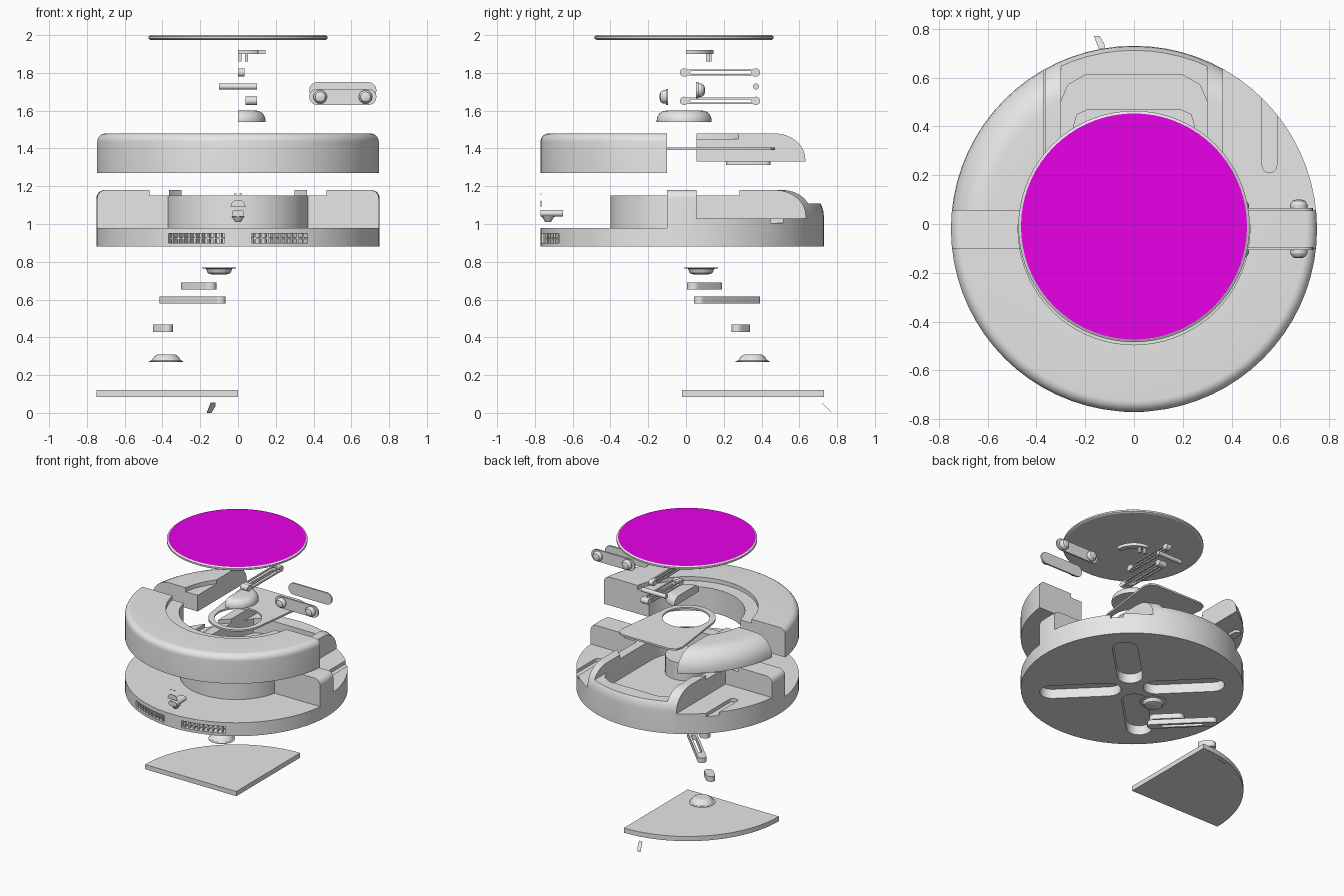
import bpy, bmesh
from math import sin, cos, pi, radians, atan2, hypot
from mathutils import Matrix, Vector

if "Cube" in bpy.data.objects:
    bpy.data.objects.remove(bpy.data.objects["Cube"])


def material(name, colour):
    m = bpy.data.materials.new(name)
    m.use_nodes = True
    m.diffuse_color = colour
    m.node_tree.nodes["Principled BSDF"].inputs["Base Color"].default_value = colour
    return m


GREY = material("light grey", (0.8, 0.8, 0.8, 1))
MAGENTA = material("magenta", (1, 0, 1, 1))
R, CY = 0.75, -0.02            # body radius and centre
YZ = Matrix(((0, 0, 1, 0), (1, 0, 0, 0), (0, 1, 0, 0), (0, 0, 0, 1)))   # extrude along x
XZ = Matrix(((1, 0, 0, 0), (0, 0, -1, 0), (0, 1, 0, 0), (0, 0, 0, 1)))  # extrude along -y


def finish(name, bm):
    bmesh.ops.remove_doubles(bm, verts=bm.verts, dist=1e-5)
    bmesh.ops.recalc_face_normals(bm, faces=bm.faces)
    mesh = bpy.data.meshes.new(name)
    bm.to_mesh(mesh)
    bm.free()
    mesh.materials.append(GREY)
    ob = bpy.data.objects.new(name, mesh)
    bpy.context.collection.objects.link(ob)
    return ob


def lathe(name, pts, centre=(0, CY), start=0, end=360, segs=72):
    """Turn an (r, z) profile; part turns and hollow profiles are closed loops."""
    bm = bmesh.new()
    full = end - start == 360
    rings = []
    for i in range(segs if full else segs + 1):
        a = radians(start + (end - start) * i / segs)
        rings.append([bm.verts.new((centre[0] + r * cos(a), centre[1] + r * sin(a), z)) for r, z in pts])
    n = len(pts)
    for i in range(segs):
        a, b = rings[i], rings[(i + 1) % len(rings)]
        for j in range(n):
            k = (j + 1) % n
            if pts[j][0] or pts[k][0]:
                bm.faces.new((a[j], b[j], b[k], a[k]))
    if not full:
        bm.faces.new(rings[0])
        bm.faces.new(rings[-1])
    return finish(name, bm)


def prism(name, outline, z0, z1, matrix=Matrix()):
    bm = bmesh.new()
    low, high = ([bm.verts.new(matrix @ Vector((x, y, z))) for x, y in outline] for z in (z0, z1))
    bm.faces.new(low)
    bm.faces.new(high)
    for i in range(len(outline)):
        j = (i + 1) % len(outline)
        bm.faces.new((low[i], low[j], high[j], high[i]))
    return finish(name, bm)


def box(name, x0, x1, y0, y1, z0, z1):
    return prism(name, [(x0, y0), (x1, y0), (x1, y1), (x0, y1)], z0, z1)


def capsule(p, q, w, n=10):
    a = atan2(q[1] - p[1], q[0] - p[0])
    return [(c[0] + w * cos(a + s + pi * i / n), c[1] + w * sin(a + s + pi * i / n))
            for c, s in ((q, -pi / 2), (p, pi / 2)) for i in range(n + 1)]


def disc(name, x, y, r, z0, z1, segs=72):
    return lathe(name, [(0, z0), (r, z0), (r, z1), (0, z1)], (x, y), segs=segs)


def boolean(ob, cutter, op="DIFFERENCE"):
    mod = ob.modifiers.new("cut", "BOOLEAN")
    mod.operation, mod.object, mod.solver = op, cutter, "EXACT"
    bpy.context.view_layer.objects.active = ob
    bpy.ops.object.modifier_apply(modifier=mod.name)
    bpy.data.objects.remove(cutter)
    return ob


def arc(r, z, f, n=8):
    return [(r - f + f * cos(pi / 2 * i / n), z - f + f * sin(pi / 2 * i / n)) for i in range(n + 1)]


def round_body(name, z0, z1, f):
    return lathe(name, [(0, z0), (R, z0)] + arc(R, z1, f) + [(0, z1)])


# Display disc with a coloured face
display = lathe("display_disc", [(0, 1.975), (.464, 1.975), (.474, 1.981), (.474, 1.993),
                                 (.463, 2), (0, 2)], (0, -.01))
display.data.materials.append(MAGENTA)
for p in display.data.polygons:
    p.material_index = int(p.center.z > 1.999)

# Front half-ring cover
ring = round_body("front_ring_cover", 1.27, 1.48, .045)
boolean(ring, box("cut", -1, 1, -.1, 1, 1, 2))
boolean(ring, disc("cut", 0, CY, .385, 1.2, 1.6))
boolean(ring, disc("cut", 0, CY, .475, 1.45, 1.6))

# Rear wing cover with its sliding tab
wing = round_body("rear_wing_cover", 1.33, 1.48, .14)
boolean(wing, box("cut", -1, -.37, .055, 1, 1, 2), "INTERSECT")
boolean(wing, disc("cut", 0, CY, .475, 1.45, 1.6))
prism("wing_tab", capsule((-.55, .24), (-.55, .42), .028), 1.312, 1.332)

# Base housing: crossbars, rear hump, hub wall
base = round_body("base_housing", .88, 1.18, .045)
boolean(base, lathe("cut", arc(R, 1.18, .14) + [(.61, 1.25), (.9, 1.25), (.9, 1.04)],
                    start=10, end=170, segs=32))
front = box("cut", -1, 1, -1, -.1, .98, 1.4)
boolean(base, boolean(front, disc("hub", 0, CY, .38, .9, 1.5)))
for s in (-1, 1):
    x0, x1 = sorted((s * .365, s))
    boolean(base, box("cut", x0, x1, .055, 1, 1.03, 1.4))
    boolean(base, prism("cut", capsule((s * .555, .24), (s * .555, .7), .03), 1.005, 1.1))
boolean(base, disc("cut", 0, CY, .475, 1.15, 1.3))
boolean(base, box("cut", -.3, .3, .3, 1, 1.108, 1.3))
boolean(base, disc("cut", 0, CY, .3, 1, 1.4))
well = [(-.3, 0), (.3, 0), (.3, .5), (.27, .57), (.2, .61), (-.2, .61), (-.27, .57), (-.3, .5)]
boolean(base, prism("cut", well, 1, 1.4))
disc("centre_post", 0, 0, .14, .99, 1.13, 32)

# Cross of slots underneath
for i in range(4):
    a = pi / 4 + i * pi / 2
    d = Vector((cos(a), sin(a)))
    c = Vector((0, CY))
    boolean(base, prism("cut", capsule(c + d * .16, c + d * .54, .085), .8, .95))

# Front vents with fins
for s in (-1, 1):
    mid = 270 + s * 17.5
    boolean(base, lathe("cut", [(.69, .9), (.8, .9), (.8, .95), (.69, .95)],
                        start=mid - 12, end=mid + 12, segs=12))
    for i in range(9):
        a = mid - 10.5 + i * 2.6
        lathe("vent_fin", [(.68, .9), (.74, .9), (.74, .95), (.68, .95)],
              start=a - .35, end=a + .35, segs=1)
    lathe("vent_bar", [(.68, .921), (.735, .921), (.735, .929), (.68, .929)],
          start=mid - 12, end=mid + 12, segs=8)

# Front sensor: plug, icon plate and indicator dots
prism("sensor_plug", capsule((-.015, 1.057), (.015, 1.057), .018), .65, .77, XZ)
lathe("sensor_stem", [(0, 1.01), (.015, 1.01), (.035, 1.042), (0, 1.042)], (0, -.73), segs=20)
prism("sensor_icon", [(-.04, 1.09), (.04, 1.09), (.035, 1.11), (.02, 1.124),
                      (-.02, 1.124), (-.035, 1.11)], .766, .77, XZ)
for x in (-.015, .015):
    box("indicator_dot", x - .006, x + .006, -.77, -.766, 1.156, 1.162)

# Thin keyhole plate
outline = [(.2 * cos(pi + pi * i / 20), .2 * sin(pi + pi * i / 20)) for i in range(21)]
outline += [(.25, .4), (.235, .45), (.19, .47), (-.19, .47), (-.235, .45), (-.25, .4)]
plate = prism("keyhole_plate", outline, 1.393, 1.406)
boolean(plate, disc("cut", 0, 0, .16, 1.3, 1.5, 40))

# Half-dome cap
lathe("half_dome_cap", [(0, 1.54), (.145, 1.54)] + arc(.145, 1.6, .05) + [(0, 1.6)],
      (0, -.01), -90, 90, 24)

# Pairs of long links with pin ends, and the cross pin
for name, z, x0, x1 in (("upper_link", 1.802, 0, .035), ("lower_link", 1.652, .04, .1)):
    link = prism(name, capsule((0, z), (.37, z), .017), x0, x1, YZ)
    boolean(link, prism("cut", capsule((.03, z), (.34, z), .008), x0 - .1, x1 + .1, YZ))
    boolean(link, box("cut", x0 + .012, x1 - .012, .03, .34, z - .1, z + .1))
    for y in (-.01, .37):
        prism("link_pin", capsule((y, z), (y, z), .022), x0, x1, YZ)
prism("cross_pin", capsule((.37, 1.728), (.37, 1.728), .016), -.1, .1, YZ)

# Arc bracket with two legs
lathe("arc_bracket", [(.105, 1.9), (.145, 1.9), (.145, 1.922), (.105, 1.922)],
      (0, 0), 0, 90, 16)
for x, y in ((.01, .125), (.045, .115)):
    box("bracket_leg", x - .008, x + .008, y - .01, y + .01, 1.86, 1.905)

# Side plates, each with two knobs facing outward
for y, z, s in ((-.1, 1.673, 1), (.06, 1.708, -1)):
    prism("side_plate", capsule((.42, z), (.69, z), .043), -y - .006, -y + .006, XZ)
    for x in (.435, .675):
        prism("knob_stem", capsule((x, z), (x, z), .02), *sorted((-y, -y + s * .03)), XZ)
        knob = lathe("side_knob", [(0, 0), (.036, 0), (.036, .02), (.026, .035), (.012, .04), (0, .04)],
                     (0, 0), segs=20)
        knob.data.transform(Matrix.Translation((x, y, z)) @ Matrix.Rotation(s * pi / 2, 4, "X"))

# Fold-out leg mechanism hanging under the base
lathe("hinge_bowl", [(0, .733), (.04, .733), (.06, .74), (.07, .763), (.09, .766), (.09, .77), (0, .77)],
      (-.1, .08), segs=32)
prism("hinge_pill", capsule((-.15, .04), (-.265, .155), .036), .652, .69)
rod = prism("leg_link", capsule((-.095, .072), (-.385, .362), .03), .578, .615)
boolean(rod, prism("cut", capsule((-.15, .127), (-.33, .307), .014), .5, .7))
prism("leg_joint", capsule((-.375, .27), (-.42, .31), .03), .428, .468)
lathe("foot_dome", [(0, .27), (.09, .27), (.09, .274), (.078, .278), (.062, .3), (.045, .31), (0, .31)],
      (-.38, .353), segs=32)

# Quarter-disc foot plate and a small clip
lathe("foot_plate", [(0, .085), (R, .085), (R, .12), (0, .12)], start=90, end=180, segs=18)
clip = prism("small_clip", [(-.165, .77), (-.14, .77), (-.12, .735), (-.12, .72), (-.145, .72)], 0, .004)
for v in clip.data.vertices:
    v.co.z += .77 - v.co.y

# Smooth shading with crisp edges
for ob in bpy.context.scene.objects:
    if ob.type == "MESH":
        bpy.ops.object.select_all(action="DESELECT")
        ob.select_set(True)
        bpy.context.view_layer.objects.active = ob
        bpy.ops.object.shade_smooth_by_angle(angle=radians(30))
